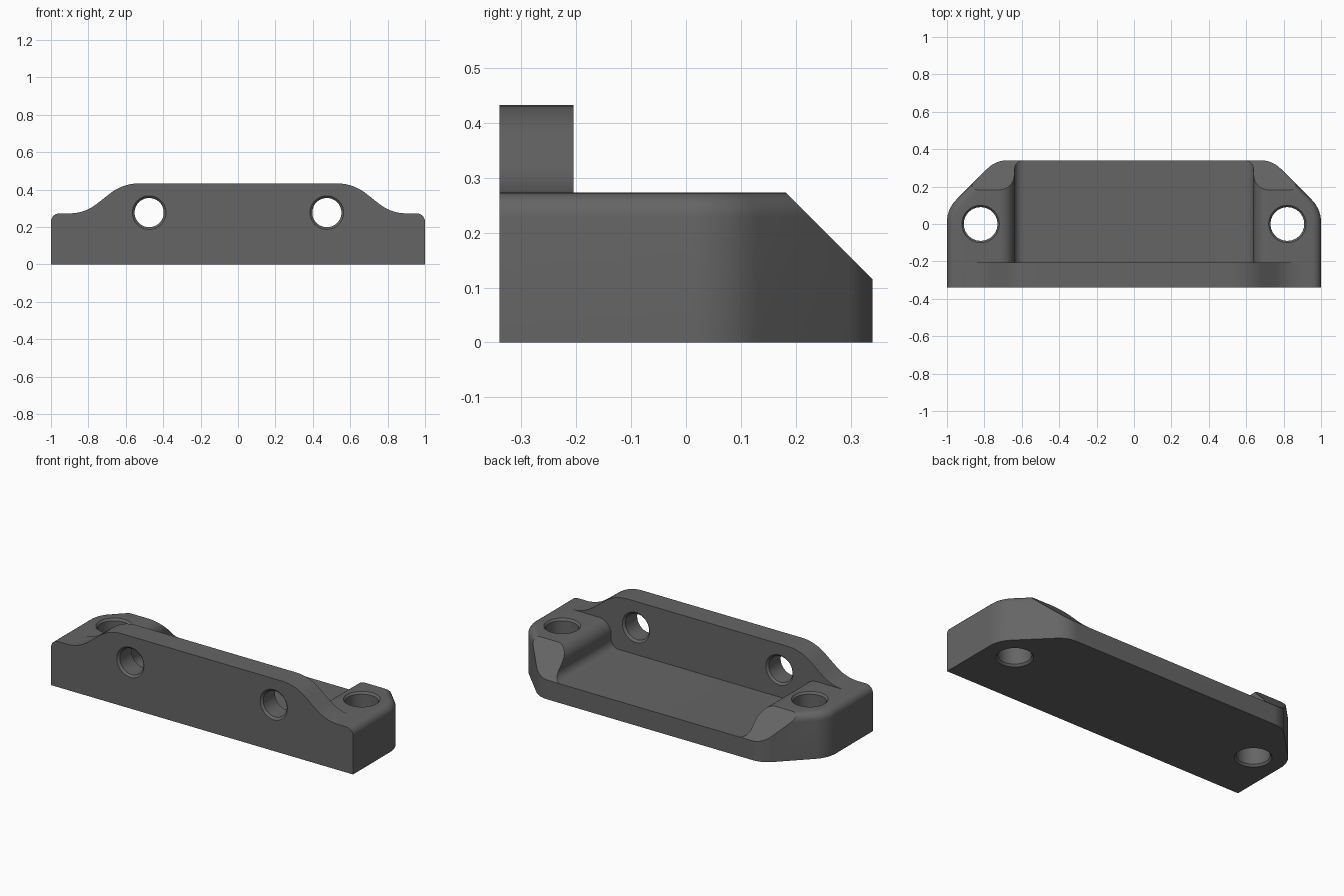
import bpy, bmesh, math
from mathutils import Vector

if "Cube" in bpy.data.objects:
    bpy.data.objects.remove(bpy.data.objects["Cube"])

grey = bpy.data.materials.new("dark grey")
grey.diffuse_color = (0.13, 0.13, 0.13, 1)
grey.use_nodes = True
grey.node_tree.nodes["Principled BSDF"].inputs["Base Color"].default_value = grey.diffuse_color


def rounded(points, steps=10):
    """Polygon from (u, v, tangent length); corners with a length become arcs."""
    out = []
    for i, (u, v, t) in enumerate(points):
        p = Vector((u, v))
        if not t:
            out.append(p)
            continue
        d0 = (Vector(points[i - 1][:2]) - p).normalized()
        d1 = (Vector(points[(i + 1) % len(points)][:2]) - p).normalized()
        half = d0.angle(d1) / 2
        centre = p + (d0 + d1).normalized() * t / math.cos(half)
        a, b = p + d0 * t - centre, p + d1 * t - centre
        sweep = a.angle(b)
        for k in range(steps + 1):
            f = k / steps
            out.append(centre + (a * math.sin((1 - f) * sweep) + b * math.sin(f * sweep)) / math.sin(sweep))
    return out


def finish(name, bm):
    bmesh.ops.recalc_face_normals(bm, faces=bm.faces)
    mesh = bpy.data.meshes.new(name)
    bm.to_mesh(mesh)
    bm.free()
    mesh.materials.append(grey)
    ob = bpy.data.objects.new(name, mesh)
    bpy.context.collection.objects.link(ob)
    return ob


def prism(points, axis, lo, hi):
    """Extrude a polygon along x, y or z."""
    place = {"x": lambda p, w: (w, p.x, p.y),
             "y": lambda p, w: (p.x, w, p.y),
             "z": lambda p, w: (p.x, p.y, w)}[axis]
    bm = bmesh.new()
    face = bm.faces.new([bm.verts.new(place(p, lo)) for p in points])
    ext = bmesh.ops.extrude_face_region(bm, geom=[face])
    shift = Vector(place(Vector((0, 0)), hi - lo))
    bmesh.ops.translate(bm, vec=shift, verts=[g for g in ext["geom"] if isinstance(g, bmesh.types.BMVert)])
    return bm


def mirrored(half):
    """Close a right-hand half profile with its mirror image."""
    return half + [(-u, v, t) for u, v, t in reversed(half)]


def drill(name, centre, axis, r, rim, lo, hi, depth):
    """Round hole cutter that flares at both mouths, lo and hi."""
    e = 0.02
    slope = (rim - r) / depth
    rings = [(lo - e, rim + e * slope), (lo + depth, r), (hi - depth, r), (hi + e, rim + e * slope)]
    bm = bmesh.new()
    n, loops = 48, []
    for w, rad in rings:
        loop = []
        for k in range(n):
            a = 2 * math.pi * k / n
            u, v = centre[0] + rad * math.cos(a), centre[1] + rad * math.sin(a)
            loop.append(bm.verts.new((u, v, w) if axis == "z" else (u, w, v)))
        loops.append(loop)
    for a, b in zip(loops, loops[1:]):
        for k in range(n):
            bm.faces.new((a[k], a[(k + 1) % n], b[(k + 1) % n], b[k]))
    bm.faces.new(loops[0])
    bm.faces.new(loops[-1])
    return finish(name, bm)


def combine(target, other, operation):
    mod = target.modifiers.new(operation.lower(), "BOOLEAN")
    mod.operation, mod.solver, mod.object = operation, "EXACT", other
    bpy.context.view_layer.objects.active = target
    bpy.ops.object.modifier_apply(modifier=mod.name)
    bpy.data.objects.remove(other)


TOP, FLOOR, WALL = 0.273, 0.115, 0.433

# base block with rounded back corners and a rounded top rim
outline = rounded(mirrored([(1, -0.34, 0), (1, 0.08, 0.07), (0.74, 0.34, 0.06)]))
bm = prism(outline, "z", 0, TOP)
rim = [e for e in bm.edges
       if all(v.co.z > TOP - 0.001 for v in e.verts) and any(v.co.y > -0.339 for v in e.verts)]
bmesh.ops.bevel(bm, geom=rim, offset=0.045, segments=6, profile=0.5, affect="EDGES")
bracket = finish("bracket_body", bm)

# recessed floor between the two shoulders
pocket = rounded(mirrored([(0.72, 0.6, 0), (0.72, TOP, 0), (0.64, TOP, 0.079), (0.64, FLOOR, 0.05)]))
combine(bracket, finish("pocket_cutter", prism(pocket, "y", -0.27, 0.6)), "DIFFERENCE")

# sloped back of the shoulders
s = 0.4555
slope = [Vector(p) for p in ((s - 0.5, 0.5), (s + 0.1, -0.1), (0.8, -0.1), (0.8, 0.5))]
combine(bracket, finish("slope_cutter", prism(slope, "x", -1.5, 1.5)), "DIFFERENCE")

# raised front wall with flowing shoulders
wall = rounded(mirrored([(0.9, 0.05, 0), (0.9, TOP, 0), (0.82, TOP, 0.079), (0.615, WALL, 0.085)]))
combine(bracket, finish("front_wall", prism(wall, "y", -0.34, -0.205)), "UNION")

# bolt holes: two upright in the shoulders, two level through the wall
for side in (-1, 1):
    combine(bracket, drill("shoulder_hole", (side * 0.82, 0), "z", 0.09, 0.1, 0, TOP, 0.012), "DIFFERENCE")
    combine(bracket, drill("wall_hole", (side * 0.475, 0.277), "y", 0.078, 0.09, -0.34, -0.205, 0.012), "DIFFERENCE")

bpy.ops.object.select_all(action="DESELECT")
bracket.select_set(True)
bpy.context.view_layer.objects.active = bracket
bpy.ops.object.shade_smooth_by_angle(angle=math.radians(25))
